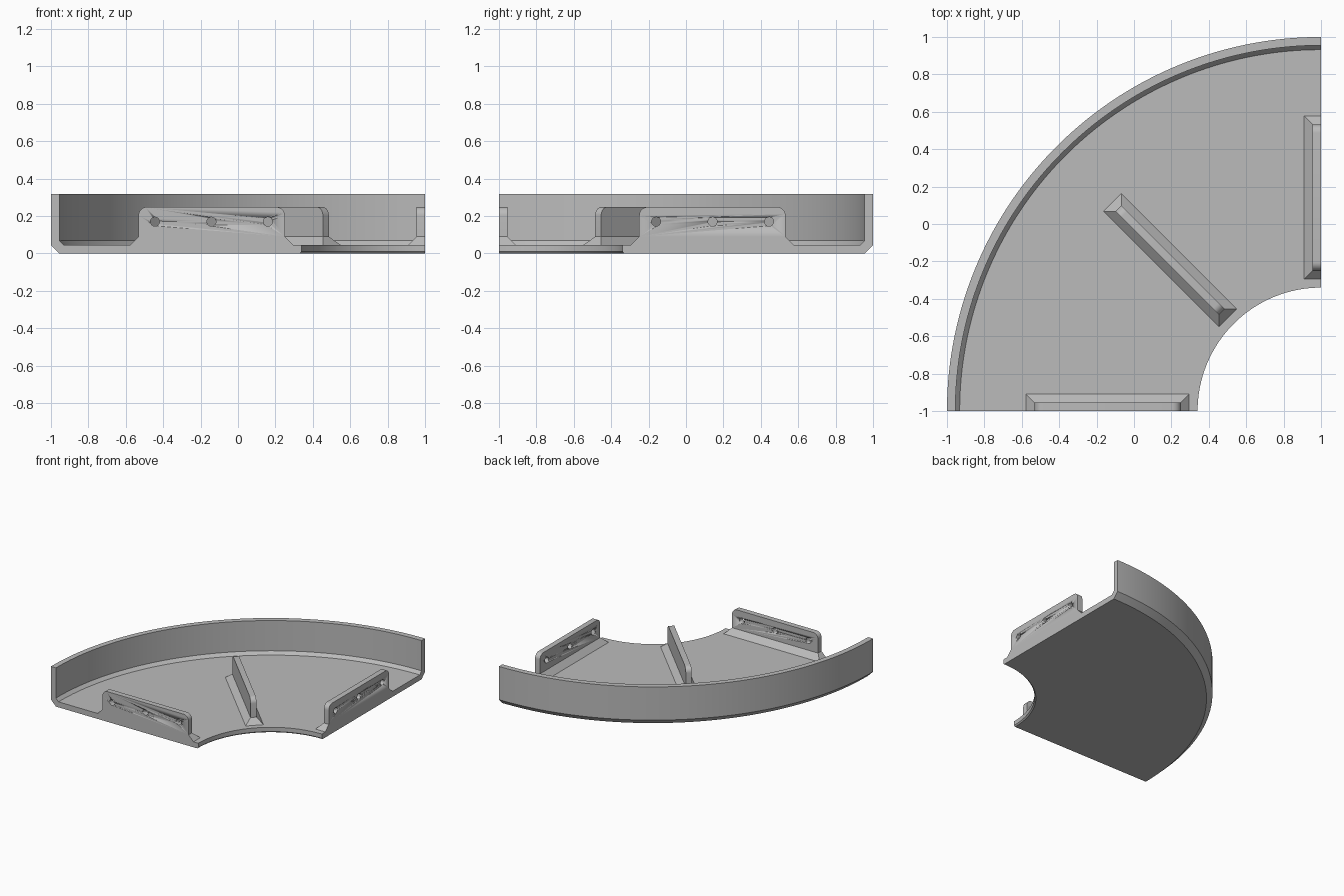
import bpy, bmesh
from math import pi, sin, cos, radians
from mathutils import Matrix, Vector

if "Cube" in bpy.data.objects:
    bpy.data.objects.remove(bpy.data.objects["Cube"])

T = 0.045                      # sheet thickness
H = 0.318                      # rim height
R_IN, R_OUT = 0.66, 2.0
CENTRE = Vector((1, -1, 0))    # centre of the quarter ring
SEGS = 72

grey = bpy.data.materials.new("plain_grey")
grey.use_nodes = True
colour = (0.5, 0.5, 0.5, 1)
grey.diffuse_color = colour
grey.node_tree.nodes["Principled BSDF"].inputs["Base Color"].default_value = colour


def finish(bm, name, smooth=True):
    bmesh.ops.recalc_face_normals(bm, faces=bm.faces)
    mesh = bpy.data.meshes.new(name)
    bm.to_mesh(mesh)
    bm.free()
    mesh.materials.append(grey)
    ob = bpy.data.objects.new(name, mesh)
    bpy.context.collection.objects.link(ob)
    bpy.ops.object.select_all(action='DESELECT')
    ob.select_set(True)
    bpy.context.view_layer.objects.active = ob
    if smooth:
        bpy.ops.object.shade_smooth_by_angle(angle=radians(25))
    return ob


def loft(bm, rings):
    """Join closed rings of points into a capped solid."""
    loops = [[bm.verts.new(p) for p in ring] for ring in rings]
    n = len(loops[0])
    for a, b in zip(loops, loops[1:]):
        for i in range(n):
            j = (i + 1) % n
            bm.faces.new((a[i], a[j], b[j], b[i]))
    bm.faces.new(loops[0])
    bm.faces.new(loops[-1])


# Curved tray: floor and rim as one section swept through a quarter turn
section = [(R_IN + 0.01, 0), (R_OUT - T, 0), (R_OUT, T), (R_OUT, H),
           (R_OUT - T, H), (R_OUT - T, 0.07), (R_OUT - 0.068, T),
           (R_IN, T), (R_IN, 0.01)]
bm = bmesh.new()
rings = []
for k in range(SEGS + 1):
    a = pi / 2 * (1 + k / SEGS)
    rings.append([CENTRE + Vector((r * cos(a), r * sin(a), z)) for r, z in section])
loft(bm, rings)
finish(bm, "curved_tray")

# Upright plates: along u (outward), v (thickness) and z
U0, U1, TOP, FOOT = 0.75, 1.532, 0.248, 0.09
CORNER = 0.045


def plate_outline():
    pts = [(U0, FOOT), (U1, FOOT)]
    for cu, start in ((U1 - CORNER, 0), (U0 + CORNER, pi / 2)):
        for k in range(9):
            a = start + pi / 2 * k / 8
            pts.append((cu + CORNER * cos(a), TOP - CORNER + CORNER * sin(a)))
    return pts


def frame(angle):
    """Local axes with u pointing outward at the given angle."""
    return Matrix.Translation(CENTRE) @ Matrix.Rotation(angle, 4, 'Z')


def upright(name, angle, v0, v1, skirt0, skirt1, holes):
    m = frame(angle)
    bm = bmesh.new()
    loft(bm, [[m @ Vector((u, v, z)) for u, z in plate_outline()] for v in (v0, v1)])
    plate = finish(bm, name)

    # Round bolt holes
    if holes:
        bm = bmesh.new()
        for u in (0.84, 1.142, 1.444):
            place = m @ Matrix.Translation((u, 0, 0.17)) @ Matrix.Rotation(pi / 2, 4, 'X')
            bmesh.ops.create_cone(bm, cap_ends=True, segments=32, radius1=0.024,
                                  radius2=0.024, depth=0.3, matrix=place)
        cutter = finish(bm, name + "_cutter")
        cutter.hide_render = True
        mod = plate.modifiers.new("holes", 'BOOLEAN')
        mod.operation, mod.solver, mod.object = 'DIFFERENCE', 'EXACT', cutter
        bpy.context.view_layer.objects.active = plate
        bpy.ops.object.modifier_move_to_index(modifier="holes", index=0)
        bpy.ops.object.modifier_apply(modifier="holes")
        bpy.data.objects.remove(cutter)

    # Sloped skirt where the plate meets the floor
    def rect(ua, ub, va, vb, z):
        return [m @ Vector(p) for p in ((ua, va, z), (ub, va, z), (ub, vb, z), (ua, vb, z))]
    bm = bmesh.new()
    loft(bm, [rect(U0 - T, U1 + T, v0 - skirt0, v1 + skirt1, T),
              rect(U0, U1, v0, v1, FOOT)])
    finish(bm, name + "_skirt", smooth=False)


upright("front_flange", pi, -T, 0, T, 0, True)
upright("side_flange", pi / 2, 0, T, 0, T, True)
upright("middle_rib", 3 * pi / 4, -T / 2, T / 2, T, T, False)
